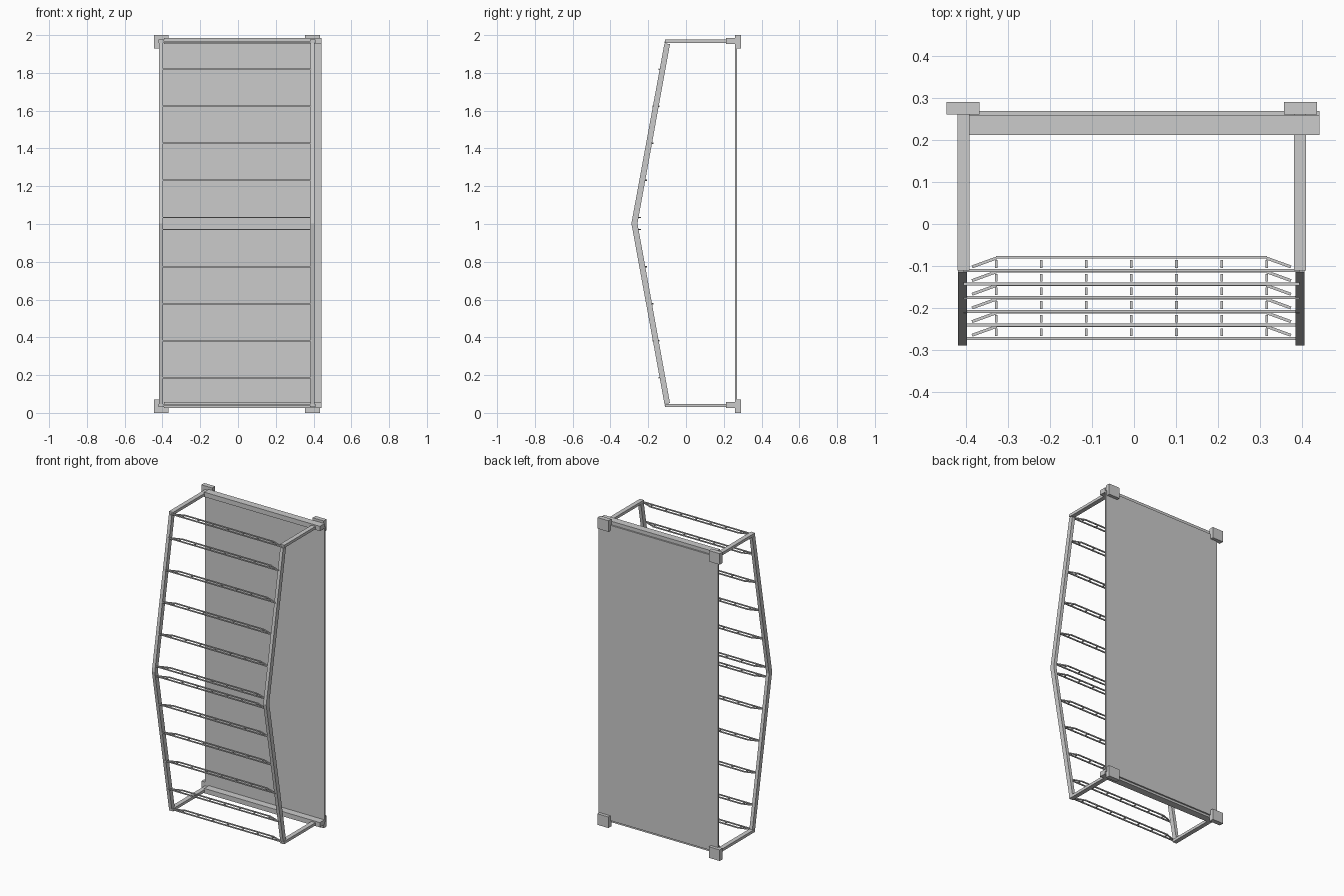
import bpy, bmesh, math
from mathutils import Vector

if "Cube" in bpy.data.objects:
    bpy.data.objects.remove(bpy.data.objects["Cube"])


def box(name, x, y, z):
    """Axis-aligned box from (min, max) pairs."""
    bpy.ops.mesh.primitive_cube_add(
        size=1, location=[(a[0] + a[1]) / 2 for a in (x, y, z)])
    ob = bpy.context.object
    ob.name = name
    ob.scale = [a[1] - a[0] for a in (x, y, z)]
    return ob


def prism(name, profile, x0, x1):
    """Extrude a (y, z) profile along x."""
    bm = bmesh.new()
    face = bm.faces.new([bm.verts.new((x0, y, z)) for y, z in profile])
    ext = bmesh.ops.extrude_face_region(bm, geom=[face])
    verts = [v for v in ext["geom"] if isinstance(v, bmesh.types.BMVert)]
    bmesh.ops.translate(bm, verts=verts, vec=(x1 - x0, 0, 0))
    bmesh.ops.recalc_face_normals(bm, faces=bm.faces)
    me = bpy.data.meshes.new(name)
    bm.to_mesh(me)
    bm.free()
    ob = bpy.data.objects.new(name, me)
    bpy.context.collection.objects.link(ob)
    return ob


def bar(bm, a, b, w=0.007):
    """Horizontal square bar between two (x, y) points."""
    a, b = Vector((*a, 0)), Vector((*b, 0))
    d = b - a
    vs = bmesh.ops.create_cube(bm, size=1)["verts"]
    bmesh.ops.scale(bm, vec=(d.length, w, w), verts=vs)
    q = Vector((1, 0, 0)).rotation_difference(d)
    bmesh.ops.rotate(bm, matrix=q.to_matrix(), verts=vs)
    bmesh.ops.translate(bm, vec=(a + b) / 2, verts=vs)


# Back panel
box("back_panel", (-0.418, 0.441), (0.259, 0.269), (0.04, 1.962))

# Wall feet, cross rails and side arms, repeated at bottom and top
for level, dz in (("lower", 0.0), ("upper", 1.928)):
    for side, x in (("left", -0.446), ("right", 0.356)):
        box(f"{level}_{side}_wall_foot", (x, x + 0.079), (0.26, 0.29), (dz, dz + 0.072))
    box(f"{level}_cross_rail", (-0.392, 0.441), (0.212, 0.259), (0.026 + dz, 0.057 + dz))
    for side, x in (("left", -0.42), ("right", 0.38)):
        box(f"{level}_{side}_arm", (x, x + 0.029), (-0.11, 0.262), (0.03 + dz, 0.048 + dz))

# Bent side posts
post = [(-0.114, 1.957), (-0.289, 1.003), (-0.114, 0.047),
        (-0.085, 0.052), (-0.257, 1.003), (-0.085, 1.952)]
for side, x in (("left", -0.418), ("right", 0.384)):
    prism(f"{side}_bent_post", post, x, x + 0.021)

# Truss rung: front bar, shorter back bar, struts and slanted ends
bm = bmesh.new()
bar(bm, (-0.405, 0), (0.393, 0))
bar(bm, (-0.328, 0.031), (0.316, 0.031))
for i in range(7):
    x = -0.327 + i * 0.107
    bar(bm, (x, 0.006), (x, 0.024), 0.006)
for s in (-1, 1):
    bar(bm, (-0.006 + s * 0.321, 0.029), (-0.006 + s * 0.379, 0.008))
rung = bpy.data.meshes.new("truss_rung")
bm.to_mesh(rung)
bm.free()

# Rungs follow the bend of the posts
upper = [1.962, 1.82, 1.623, 1.427, 1.231, 1.034]
lower = [0.042, 0.186, 0.382, 0.578, 0.774, 0.971]
for level, heights in (("upper", upper), ("lower", lower)):
    for i, z in enumerate(heights):
        ob = bpy.data.objects.new(f"{level}_truss_rung_{i + 1}", rung)
        ob.location = (0, -0.11 - 0.0325 * i, z)
        bpy.context.collection.objects.link(ob)
